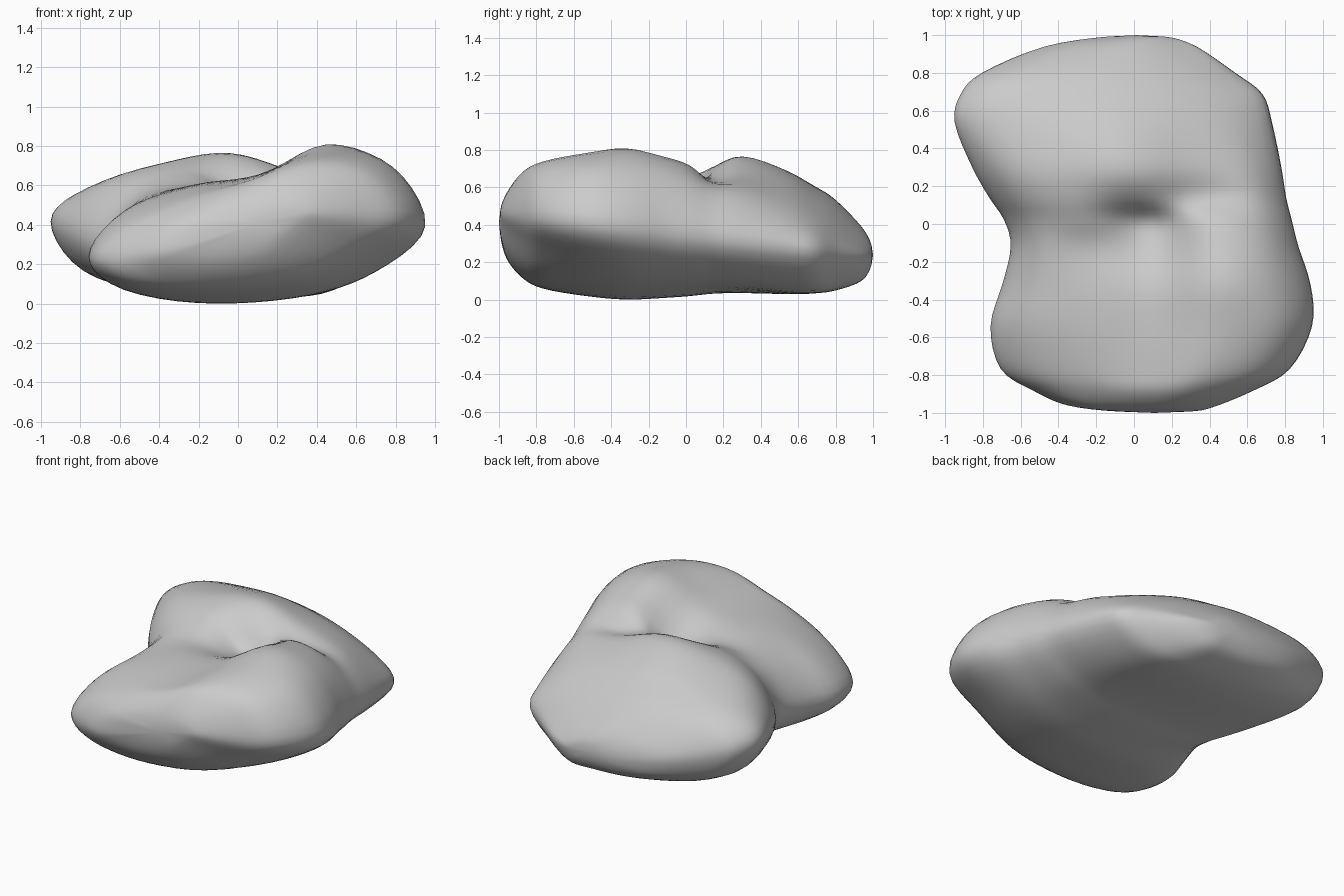
import bpy, bmesh
from mathutils import Vector

if "Cube" in bpy.data.objects:
    bpy.data.objects.remove(bpy.data.objects["Cube"])

# Stations front to back: y, left x, left rim z, right x, underside z, five top heights left to right
stations = [
    (-.992, -.12, .34, .34, .33, .41, .44, .47, .49, .49),
    (-.96, -.36, .28, .45, .22, .40, .48, .53, .57, .55),
    (-.88, -.54, .25, .64, .12, .41, .53, .61, .68, .62),
    (-.77, -.71, .23, .83, .06, .41, .55, .63, .74, .67),
    (-.54, -.765, .24, .95, .02, .46, .59, .65, .785, .70),
    (-.32, -.70, .25, .94, .00, .50, .61, .65, .815, .69),
    (-.12, -.655, .28, .875, .01, .54, .60, .57, .765, .67),
    (.02, -.69, .31, .84, .02, .56, .655, .54, .72, .63),
    (.14, -.77, .34, .81, .03, .59, .705, .69, .635, .59),
    (.30, -.86, .38, .785, .03, .61, .72, .77, .67, .56),
    (.54, -.955, .42, .735, .02, .58, .66, .69, .62, .48),
    (.69, -.92, .40, .685, .025, .55, .60, .60, .54, .41),
    (.80, -.81, .37, .54, .045, .49, .53, .53, .48, .37),
    (.94, -.48, .29, .335, .10, .35, .38, .39, .36, .29),
    (.992, -.16, .24, .19, .18, .27, .29, .30, .29, .26),
]


def ring(y, xl, zl, xr, low, *tops):
    """Closed cross-section: left rim, top, right rim, underside."""
    zr = .34 - .12 * y
    right_lift = .36 - .28 * y            # undercut fades towards the back
    left_lift = .25 + .2 * max(0, y)      # and grows on the left
    at = lambda t, z: Vector((xl + (xr - xl) * t, y, z))
    pts = [at(0, zl)]
    pts += [at(.1 + .2 * i, z) for i, z in enumerate(tops)]
    pts += [at(1, zr), at(.86, low + right_lift * (zr - low)),
            at(.65, low + .25 * right_lift * (zr - low)),
            at(.35, low + .12 * max(0, y) * (zl - low)), at(.1, low + left_lift * (zl - low))]
    return pts


def smooth(pts, steps, closed):
    """Points along a Catmull-Rom curve."""
    n = len(pts)
    get = (lambda i: pts[i % n]) if closed else (lambda i: pts[max(0, min(n - 1, i))])
    out = []
    for i in range(n if closed else n - 1):
        a, b, c, d = (get(i + k) for k in (-1, 0, 1, 2))
        for s in range(steps):
            t = s / steps
            out.append(.5 * (2 * b + (c - a) * t + (2 * a - 5 * b + 4 * c - d) * t ** 2
                             + (3 * b - a - 3 * c + d) * t ** 3))
    if not closed:
        out.append(pts[-1].copy())
    return out


# Loft the rock through the smoothed cross-sections
rings = [smooth(ring(*s), 5, True) for s in stations]
columns = [smooth(list(col), 4, False) for col in zip(*rings)]
bm = bmesh.new()
grid = [[bm.verts.new(p) for p in col] for col in columns]
n, m = len(grid), len(grid[0])
for i in range(n):
    for j in range(m - 1):
        k = (i + 1) % n
        bm.faces.new((grid[i][j], grid[k][j], grid[k][j + 1], grid[i][j + 1]))

# Slightly domed front and back ends
for j, y in ((0, -1), (m - 1, 1)):
    cap = [col[j] for col in grid]
    centre = bm.verts.new(sum((v.co for v in cap), Vector()) / n)
    centre.co.y = y
    for i in range(n):
        bm.faces.new((cap[i], cap[(i + 1) % n], centre))
for _ in range(2):
    bmesh.ops.smooth_vert(bm, verts=[v for v in bm.verts if abs(v.co.y) < .999], factor=.4,
                          use_axis_x=True, use_axis_y=True, use_axis_z=True)
bmesh.ops.recalc_face_normals(bm, faces=bm.faces)

# Rest the lowest point on the ground
low = min(v.co.z for v in bm.verts)
bmesh.ops.translate(bm, verts=bm.verts, vec=(0, 0, -low))
for f in bm.faces:
    f.smooth = True
mesh = bpy.data.meshes.new("rock")
bm.to_mesh(mesh)
bm.free()
rock = bpy.data.objects.new("rock", mesh)
bpy.context.collection.objects.link(rock)
